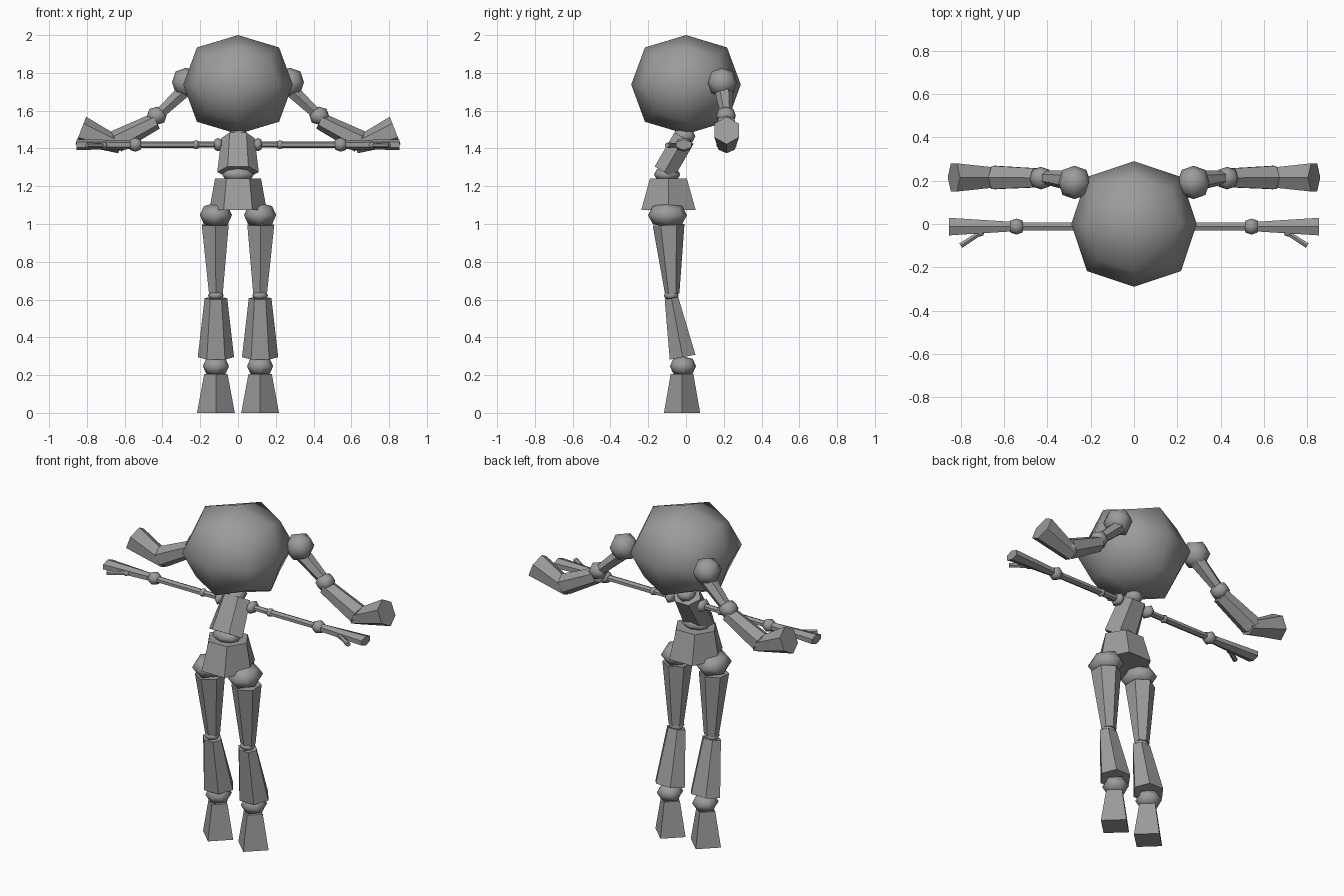
import bpy, bmesh, math
from mathutils import Vector

if "Cube" in bpy.data.objects:
    bpy.data.objects.remove(bpy.data.objects["Cube"])

grey = bpy.data.materials.new("plain grey")
grey.diffuse_color = (0.33, 0.33, 0.33, 1)
grey.use_nodes = True
grey.node_tree.nodes["Principled BSDF"].inputs["Base Color"].default_value = grey.diffuse_color


def finish(bm, name, smooth):
    bmesh.ops.recalc_face_normals(bm, faces=bm.faces)
    for f in bm.faces:
        f.smooth = smooth
    me = bpy.data.meshes.new(name)
    bm.to_mesh(me)
    bm.free()
    me.materials.append(grey)
    ob = bpy.data.objects.new(name, me)
    bpy.context.collection.objects.link(ob)
    return ob


def ball(name, centre, radii):
    """Rounded cube with 24 quads, smooth shaded."""
    bm = bmesh.new()
    bmesh.ops.create_cube(bm, size=2)
    bmesh.ops.subdivide_edges(bm, edges=bm.edges[:], cuts=1, use_grid_fill=True)
    shrink = {1: 1.0, 2: 0.75, 3: 0.565}
    for v in bm.verts:
        k = shrink[sum(abs(c) > 0.5 for c in v.co)]
        v.co = Vector([c * k * r + o for c, r, o in zip(v.co, radii, centre)])
    return finish(bm, name, True)


def segment(name, p0, p1, r0, r1, ref, sides=6):
    """Tapered prism from p0 to p1; a corner of each ring points along ref."""
    p0, p1, ref = Vector(p0), Vector(p1), Vector(ref)
    axis = (p1 - p0).normalized()
    u = (ref - axis * ref.dot(axis)).normalized()
    w = axis.cross(u)
    bm = bmesh.new()
    rings = []
    for p, (a, b) in ((p0, r0), (p1, r1)):
        angles = [2 * math.pi * i / sides for i in range(sides)]
        rings.append([bm.verts.new(p + u * a * math.cos(t) + w * b * math.sin(t))
                      for t in angles])
    for i in range(sides):
        j = (i + 1) % sides
        bm.faces.new((rings[0][i], rings[0][j], rings[1][j], rings[1][i]))
    bm.faces.new(rings[0])
    bm.faces.new(rings[1])
    return finish(bm, name, False)


X, Y, Z = (1, 0, 0), (0, 1, 0), (0, 0, 1)

# Head, neck and body
ball("head", (0, 0, 1.738), (0.29, 0.29, 0.262))
ball("neck_joint", (0, -0.01, 1.465), (0.05, 0.06, 0.04))
segment("torso", (0, -0.115, 1.275), (0, -0.01, 1.455), (0.11, 0.068), (0.088, 0.068), X)
ball("waist_joint", (0, -0.1, 1.262), (0.085, 0.07, 0.04))
segment("pelvis", (0, -0.093, 1.075), (0, -0.093, 1.24), (0.152, 0.166), (0.122, 0.113), X)

for side, s in (("left", 1), ("right", -1)):
    # Leg
    lx = 0.117 * s
    ball(side + "_hip_joint", (lx, -0.098, 1.047), (0.085, 0.103, 0.064))
    segment(side + "_thigh", (lx * 1.03, -0.092, 0.995), (lx, -0.073, 0.63),
            (0.084, 0.082), (0.038, 0.042), Y)
    ball(side + "_knee_joint", (lx, -0.078, 0.622), (0.042, 0.04, 0.025))
    segment(side + "_shin", (lx, -0.077, 0.607), (lx, -0.018, 0.295),
            (0.06, 0.042), (0.096, 0.08), X)
    ball(side + "_ankle_joint", (lx, -0.016, 0.247), (0.069, 0.069, 0.052))
    segment(side + "_foot", (lx, -0.021, 0), (lx, -0.021, 0.205),
            (0.1, 0.096), (0.062, 0.06), X, 4)

    # Arm held straight out
    ay, az = -0.012, 1.42
    ball(side + "_shoulder_joint", (0.105 * s, ay, az), (0.025, 0.045, 0.035))
    segment(side + "_collar_bone", (0.09 * s, ay, az), (0.22 * s, ay, az),
            (0.016, 0.02), (0.016, 0.02), Z)
    ball(side + "_upper_arm_joint", (0.222 * s, ay, az), (0.02, 0.024, 0.024))
    segment(side + "_upper_arm", (0.23 * s, ay, az), (0.52 * s, ay, az),
            (0.017, 0.022), (0.017, 0.022), Z)
    ball(side + "_elbow_joint", (0.543 * s, ay, az), (0.037, 0.037, 0.037))
    segment(side + "_forearm", (0.57 * s, ay, az), (0.855 * s, ay, az),
            (0.024, 0.026), (0.028, 0.047), Z)
    ball(side + "_thumb_joint", (0.71 * s, -0.04, 1.417), (0.018, 0.018, 0.016))
    segment(side + "_thumb", (0.715 * s, -0.045, 1.417), (0.8 * s, -0.1, 1.417),
            (0.012, 0.012), (0.014, 0.014), Z)

    # Hanging hair bunch
    ball(side + "_hair_root", (0.275 * s, 0.192, 1.75), (0.074, 0.077, 0.077))
    segment(side + "_hair_upper", (0.28 * s, 0.2, 1.71), (0.42 * s, 0.215, 1.58),
            (0.05, 0.042), (0.03, 0.032), Y)
    ball(side + "_hair_upper_joint", (0.43 * s, 0.212, 1.573), (0.052, 0.052, 0.048))
    segment(side + "_hair_middle", (0.435 * s, 0.213, 1.545), (0.645 * s, 0.215, 1.437),
            (0.045, 0.05), (0.06, 0.062), Z)
    ball(side + "_hair_lower_joint", (0.64 * s, 0.215, 1.435), (0.055, 0.056, 0.05))
    segment(side + "_hair_tip", (0.62 * s, 0.215, 1.412), (0.832 * s, 0.215, 1.495),
            (0.04, 0.05), (0.078, 0.075), Z)
